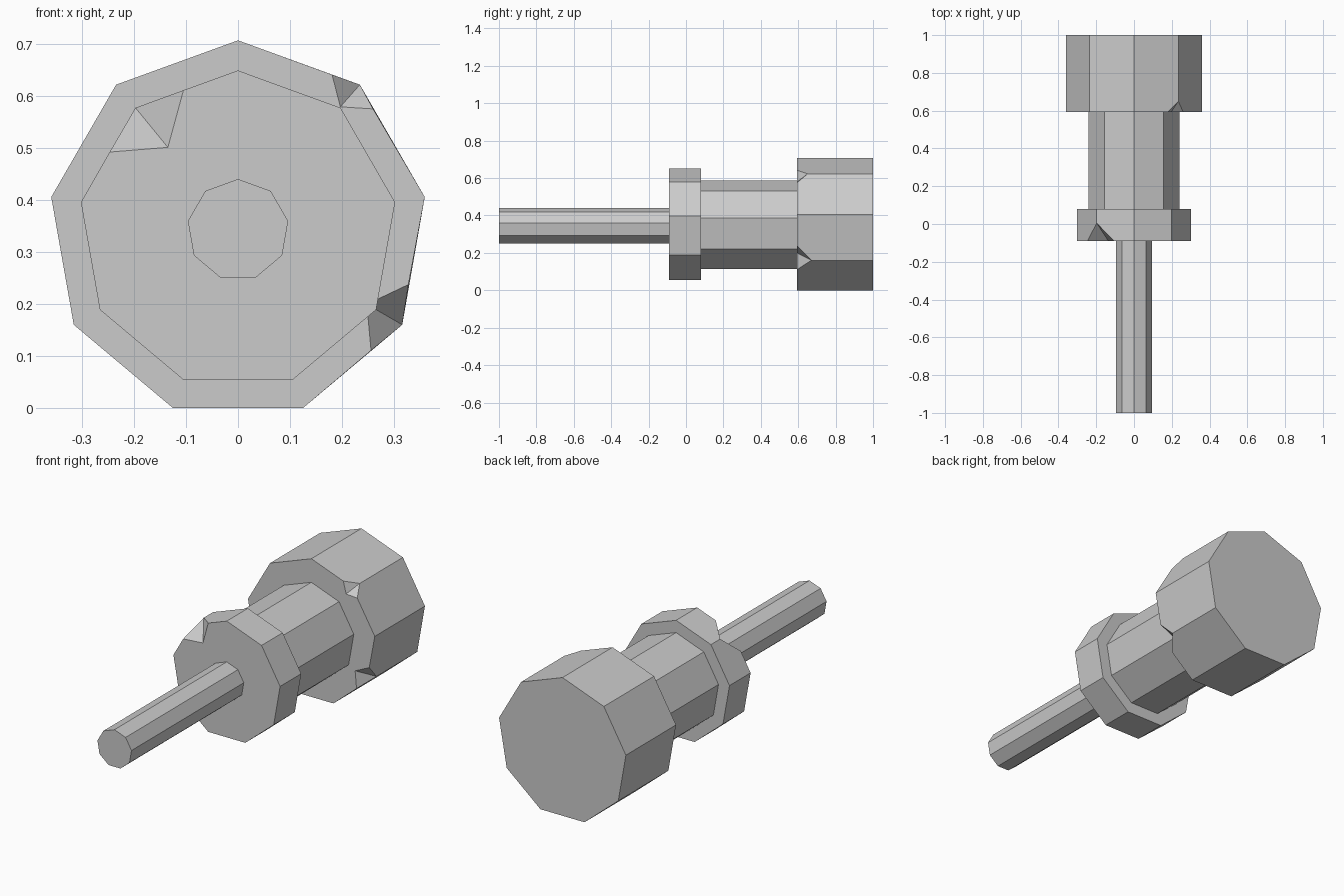
import bpy, bmesh
from math import sin, cos, pi

cube = bpy.data.objects.get("Cube")
if cube:
    bpy.data.objects.remove(cube)

SIDES = 9
AXIS_Z = 0.343

metal = bpy.data.materials.new("plain grey")
metal.use_nodes = True
GREY = (0.6, 0.6, 0.6, 1)
metal.diffuse_color = GREY
metal.node_tree.nodes["Principled BSDF"].inputs["Base Color"].default_value = GREY


def barrel(name, radius, front, back, chips=None):
    """Nine-sided bar along y. chips maps a corner number, clockwise from the top,
    to (depth y, cut before, cut inside, cut after) on the front rim."""
    chips = chips or {}
    bm = bmesh.new()

    def vert(x, y, z):
        return bm.verts.new((x, y, z))

    rim, rear, start, end, deep = [], [], [], [], {}
    for i in range(SIDES):
        a = 2 * pi * i / SIDES
        x, z = radius * sin(a), AXIS_Z + radius * cos(a)
        rear.append(vert(x, back, z))
        if i in chips:
            # Chipped corner: a three-sided hollow running back along the edge
            depth, *cuts = chips[i]
            p, c, q = [vert(cx, front, cz) for cx, cz in cuts]
            deep[i] = vert(x, depth, z)
            rim += [p, c, q]
            bm.faces.new((p, c, deep[i]))
            bm.faces.new((c, q, deep[i]))
        else:
            p = q = vert(x, front, z)
            rim.append(p)
        end.append(p)
        start.append(q)

    # Side panels and end caps
    for i in range(SIDES):
        j = (i + 1) % SIDES
        panel = [start[i], end[j]]
        if j in deep:
            panel.append(deep[j])
        panel += [rear[j], rear[i]]
        if i in deep:
            panel.append(deep[i])
        bm.faces.new(panel)
    bm.faces.new(rim)
    bm.faces.new(rear)
    bmesh.ops.recalc_face_normals(bm, faces=bm.faces)

    mesh = bpy.data.meshes.new(name)
    bm.to_mesh(mesh)
    bm.free()
    mesh.materials.append(metal)
    obj = bpy.data.objects.new(name, mesh)
    bpy.context.collection.objects.link(obj)
    return obj


# Parts from front to back
barrel("handle", 0.098, -1.0, -0.091)
barrel("collar", 0.307, -0.091, 0.08, {
    8: (0.005, (-0.247, 0.493), (-0.135, 0.502), (-0.105, 0.612))})
barrel("neck", 0.244, 0.08, 0.594)
barrel("head", 0.365, 0.594, 1.0, {
    1: (0.65, (0.181, 0.642), (0.197, 0.58), (0.26, 0.576)),
    3: (0.67, (0.328, 0.238), (0.248, 0.2), (0.256, 0.111))})
